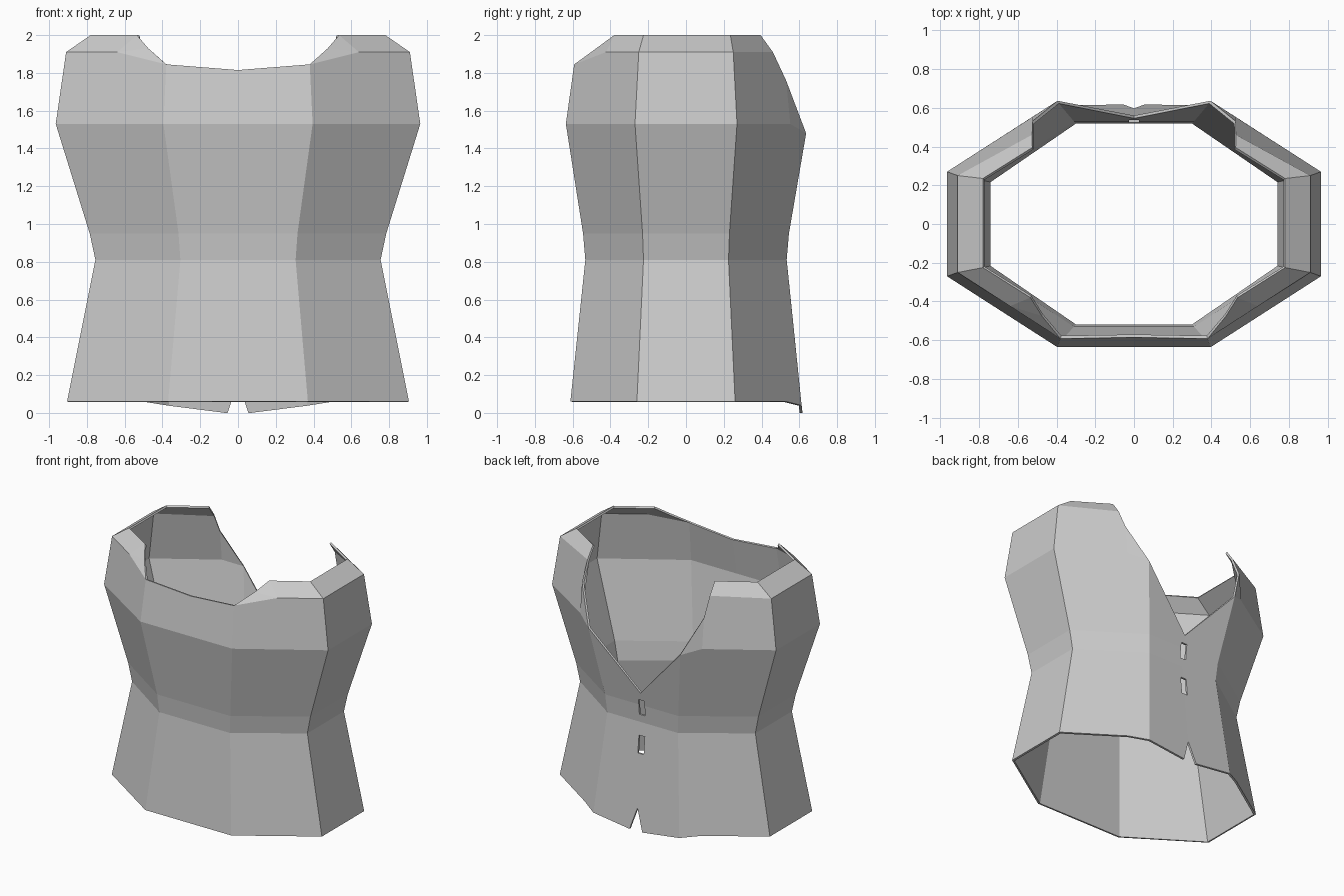
import bpy, bmesh
from mathutils import Vector

if "Cube" in bpy.data.objects:
    bpy.data.objects.remove(bpy.data.objects["Cube"])

bm = bmesh.new()
V = lambda x, y, z: bm.verts.new((x, y, z))
face = lambda *vs: bm.faces.new(vs)

# octagonal body rings: z, side x, side y, corner x, corner y
rings = [(0.06, 0.905, 0.26, 0.37, 0.612),
         (0.81, 0.755, 0.225, 0.305, 0.533),
         (0.95, 0.785, 0.23, 0.315, 0.545),
         (1.53, 0.965, 0.27, 0.395, 0.636)]
front, fcorner, fside, bside, bcorner = [], [], [], [], []
for i, (z, sx, sy, cx, cy) in enumerate(rings):
    front.append(V(0, -cy, z))
    fcorner.append(V(cx, -cy, z))
    fside.append(V(sx, -sy, z))
    bside.append(V(sx, sy, z))
    bcorner.append(V(cx, cy, (0.04, z, z, 1.48)[i]))

# upper edge: front neckline, shoulder and bevel
front.append(V(0, -0.585, 1.815))
fcorner.append(V(0.38, -0.592, 1.845))
fside.append(V(0.91, -0.25, 1.91))
bside.append(V(0.91, 0.25, 1.91))
fmid = V(0.64, -0.424, 1.91)
fneck = V(0.475, -0.475, 1.93)
ftop, fstop = V(0.535, -0.38, 2), V(0.78, -0.225, 2)
bstop, btop = V(0.78, 0.235, 2), V(0.525, 0.395, 2)
bneck, bmid = V(0.527, 0.46, 1.91), V(0.525, 0.53, 1.76)
bdiag = V(0.525, 0.552, 1.53)

for i in range(4):
    face(front[i], fcorner[i], fcorner[i + 1], front[i + 1])
    face(fside[i], bside[i], bside[i + 1], fside[i + 1])
for i in range(3):
    face(fcorner[i], fside[i], fside[i + 1], fcorner[i + 1])
face(fcorner[3], fside[3], fside[4], fmid, fcorner[4])
face(fcorner[4], fmid, fneck)
face(fneck, fmid, ftop)
face(fmid, fside[4], fstop, ftop)
face(fside[4], bside[4], bstop, fstop)
face(bside[4], bneck, btop, bstop)
face(bside[3], bdiag, bmid, bneck, bside[4])
face(bdiag, bcorner[3], bmid)
face(bside[2], bcorner[2], bcorner[3], bdiag, bside[3])
face(bside[1], bcorner[1], bcorner[2], bside[2])

# back panel: hem notch and deep V opening
hem = V(0.5, 0.53, 0.06)
tip, notch = V(0.055, 0.617, 0), V(0, 0.597, 0.17)
b1, b2, vee = V(0, 0.533, 0.81), V(0, 0.545, 0.95), V(0, 0.56, 1.05)
face(bside[0], hem, bcorner[0], bcorner[1], bside[1])
face(bcorner[0], tip, notch, b1, bcorner[1])
face(bcorner[1], b1, b2, bcorner[2])
face(bcorner[2], b2, vee, bcorner[3])

bmesh.ops.recalc_face_normals(bm, faces=bm.faces)
if sum(f.normal.dot(f.calc_center_median() - Vector((0, 0, 1))) for f in bm.faces) < 0:
    bmesh.ops.reverse_faces(bm, faces=bm.faces)
mesh = bpy.data.meshes.new("vest")
bm.to_mesh(mesh)
bm.free()
vest = bpy.data.objects.new("vest", mesh)
bpy.context.collection.objects.link(vest)

# mirrored halves, thin wall
m = vest.modifiers.new("mirror", 'MIRROR')
m.merge_threshold = 0.001
s = vest.modifiers.new("wall", 'SOLIDIFY')
s.thickness, s.offset, s.use_even_offset = 0.015, -1, True

# two lacing slots cut through the back
for i, (z0, z1) in enumerate([(0.575, 0.71), (0.87, 0.99)]):
    bpy.ops.mesh.primitive_cube_add(size=1, location=(0, 0.56, (z0 + z1) / 2))
    cut = bpy.context.object
    cut.name = f"slot_cutter_{i}"
    cut.scale = (0.05, 0.3, z1 - z0)
    cut.hide_render = True
    cut.display_type = 'WIRE'
    b = vest.modifiers.new(f"slot_{i}", 'BOOLEAN')
    b.operation, b.object, b.solver = 'DIFFERENCE', cut, 'EXACT'
